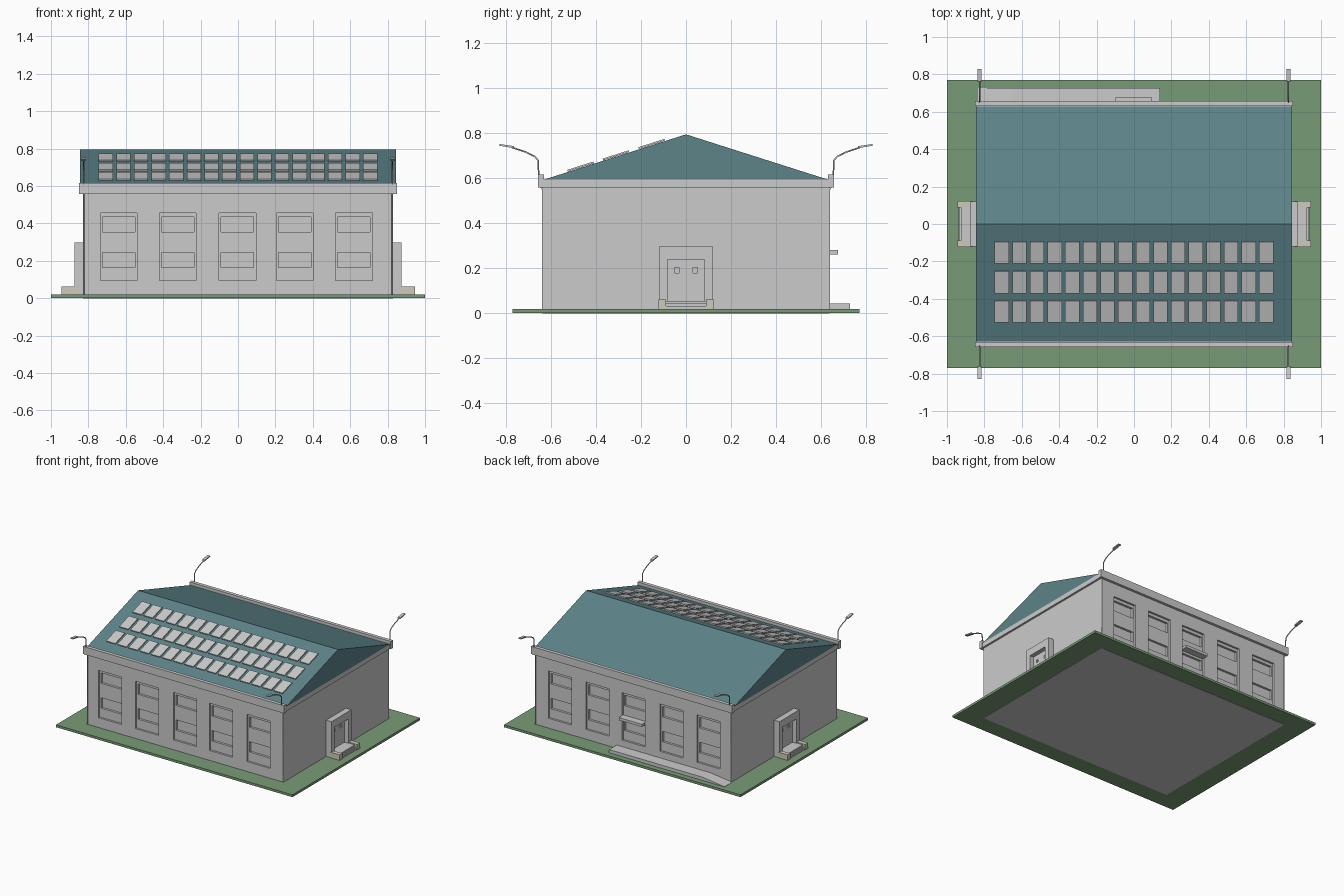
import bpy, bmesh, math
from mathutils import Matrix, Vector

if "Cube" in bpy.data.objects:
    bpy.data.objects.remove(bpy.data.objects["Cube"])


def material(name, rgb):
    m = bpy.data.materials.new(name)
    m.diffuse_color = (*rgb, 1)
    m.use_nodes = True
    m.node_tree.nodes["Principled BSDF"].inputs["Base Color"].default_value = m.diffuse_color
    return m


GREEN = material("lawn_green", (0.19, 0.33, 0.18))
TEAL = material("roof_teal", (0.11, 0.23, 0.25))
BEIGE = material("stone_beige", (0.62, 0.60, 0.50))


def finish(name, bm, mat=None):
    bmesh.ops.recalc_face_normals(bm, faces=bm.faces)
    me = bpy.data.meshes.new(name)
    bm.to_mesh(me)
    bm.free()
    ob = bpy.data.objects.new(name, me)
    bpy.context.collection.objects.link(ob)
    if mat:
        me.materials.append(mat)
    return ob


def boxes(name, spans, mat=None):
    """One object from boxes given as (x0, x1, y0, y1, z0, z1)."""
    bm = bmesh.new()
    for x0, x1, y0, y1, z0, z1 in spans:
        m = Matrix.Translation(((x0 + x1) / 2, (y0 + y1) / 2, (z0 + z1) / 2))
        m = m @ Matrix.Diagonal((abs(x1 - x0), abs(y1 - y0), abs(z1 - z0), 1))
        bmesh.ops.create_cube(bm, size=1, matrix=m)
    return finish(name, bm, mat)


def extrude(name, points, offset, mat=None):
    """Extrude a closed outline along an offset vector."""
    bm = bmesh.new()
    f = bm.faces.new([bm.verts.new(p) for p in points])
    r = bmesh.ops.extrude_face_region(bm, geom=[f])
    bmesh.ops.translate(bm, vec=offset, verts=[v for v in r["geom"] if isinstance(v, bmesh.types.BMVert)])
    return finish(name, bm, mat)


def cut(target, cutter):
    mod = target.modifiers.new("cut", 'BOOLEAN')
    mod.operation = 'DIFFERENCE'
    mod.solver = 'EXACT'
    mod.object = cutter
    bpy.context.view_layer.objects.active = target
    bpy.ops.object.modifier_apply(modifier=mod.name)
    bpy.data.objects.remove(cutter)


# Ground slab and walls
boxes("lawn", [(-1, 1, -0.77, 0.77, 0.002, 0.02)], GREEN)
WX, WY = 0.83, 0.637
walls = boxes("walls", [(-WX, WX, -WY, WY, 0, 0.57)])

# Window niches, then deeper panes, on front and back
niches, panes = [], []
for s in (-1, 1):
    for cx in (-0.637, -0.323, -0.003, 0.303, 0.62):
        niches.append((cx - 0.098, cx + 0.098, s * 0.622, s * 0.7, 0.095, 0.457))
        for z in (0.165, 0.355):
            panes.append((cx - 0.087, cx + 0.087, s * 0.605, s * 0.7, z, z + 0.08))
cut(walls, boxes("niche_cutter", niches))
cut(walls, boxes("pane_cutter", panes))

# Cornice band and raised eaves gutters
boxes("cornice", [(-0.845, 0.845, -0.645, 0.645, 0.56, 0.595)])
for s, side in ((-1, "front"), (1, "back")):
    boxes(side + "_gutter", [(-0.85, 0.85, s * 0.63, s * 0.657, 0.558, 0.617)])

# Gable roof
EAVE_Y, EAVE_Z, RIDGE_Z = 0.628, 0.595, 0.795
extrude("roof", [(-0.845, -EAVE_Y, EAVE_Z), (-0.845, EAVE_Y, EAVE_Z), (-0.845, 0, RIDGE_Z)],
        (1.69, 0, 0), TEAL)

# Solar panels on the front slope
slope = math.atan2(RIDGE_Z - EAVE_Z, EAVE_Y)
bm = bmesh.new()
for cy in (-0.152, -0.311, -0.468):
    for i in range(16):
        cz = RIDGE_Z + cy * math.tan(slope) + 0.006
        m = Matrix.Translation((-0.707 + i * 0.0943, cy, cz)) @ Matrix.Rotation(slope, 4, 'X')
        m = m @ Matrix.Diagonal((0.076, 0.122, 0.008, 1))
        bmesh.ops.create_cube(bm, size=1, matrix=m)
finish("solar_panels", bm)

# Side entrances: portal, door with two lights, steps and cheek blocks
for s, side in ((-1, "left"), (1, "right")):
    boxes(side + "_portal", [
        (s * 0.82, s * 0.875, -0.12, -0.083, 0.01, 0.24),
        (s * 0.82, s * 0.875, 0.083, 0.12, 0.01, 0.24),
        (s * 0.82, s * 0.875, -0.12, 0.12, 0.24, 0.297)])
    door = boxes(side + "_door", [(s * 0.82, s * 0.842, -0.083, 0.083, 0.02, 0.24)])
    cut(door, boxes("light_cutter", [(s * 0.834, s * 0.9, y - 0.01, y + 0.01, 0.18, 0.203)
                                     for y in (-0.042, 0.042)]))
    boxes(side + "_steps", [(s * 0.82, s * (0.925 + 0.007 * i), -0.088, 0.088, 0.01, 0.054 - 0.011 * i)
                            for i in range(3)])
    boxes(side + "_step_cheeks", [(s * 0.86, s * 0.945, t * 0.088, t * 0.122, 0.01, 0.062)
                                  for t in (-1, 1)], BEIGE)

# Back entrance: canopy, and platform with a ramp at one end
boxes("back_canopy", [(-0.1, 0.095, 0.61, 0.676, 0.262, 0.282)])
extrude("back_platform", [(-0.835, 0.63, 0.01), (0.14, 0.63, 0.01), (0.14, 0.63, 0.045),
                          (-0.65, 0.63, 0.045), (-0.835, 0.63, 0.022)], (0, 0.098, 0))

# Corner lamps: bent pole and tilted head
for sx in (-1, 1):
    for sy in (-1, 1):
        tag = ("left" if sx < 0 else "right") + ("_front" if sy < 0 else "_back")
        cu = bpy.data.curves.new(tag + "_lamp_pole", 'CURVE')
        cu.dimensions = '3D'
        cu.bevel_depth = 0.004
        cu.bevel_resolution = 1
        cu.use_fill_caps = True
        path = [(0.637, 0.02), (0.637, 0.552), (0.652, 0.57), (0.657, 0.68),
                (0.672, 0.697), (0.71, 0.716), (0.775, 0.738)]
        sp = cu.splines.new('POLY')
        sp.points.add(len(path) - 1)
        for p, (y, z) in zip(sp.points, path):
            p.co = (sx * 0.826, sy * y, z, 1)
        ob = bpy.data.objects.new(tag + "_lamp_pole", cu)
        bpy.context.collection.objects.link(ob)
        x = sx * 0.826
        extrude(tag + "_lamp_head", [(x - 0.011, sy * 0.762, 0.733), (x - 0.011, sy * 0.83, 0.745),
                                     (x - 0.011, sy * 0.828, 0.752), (x - 0.011, sy * 0.765, 0.743)],
                (0.022, 0, 0))
